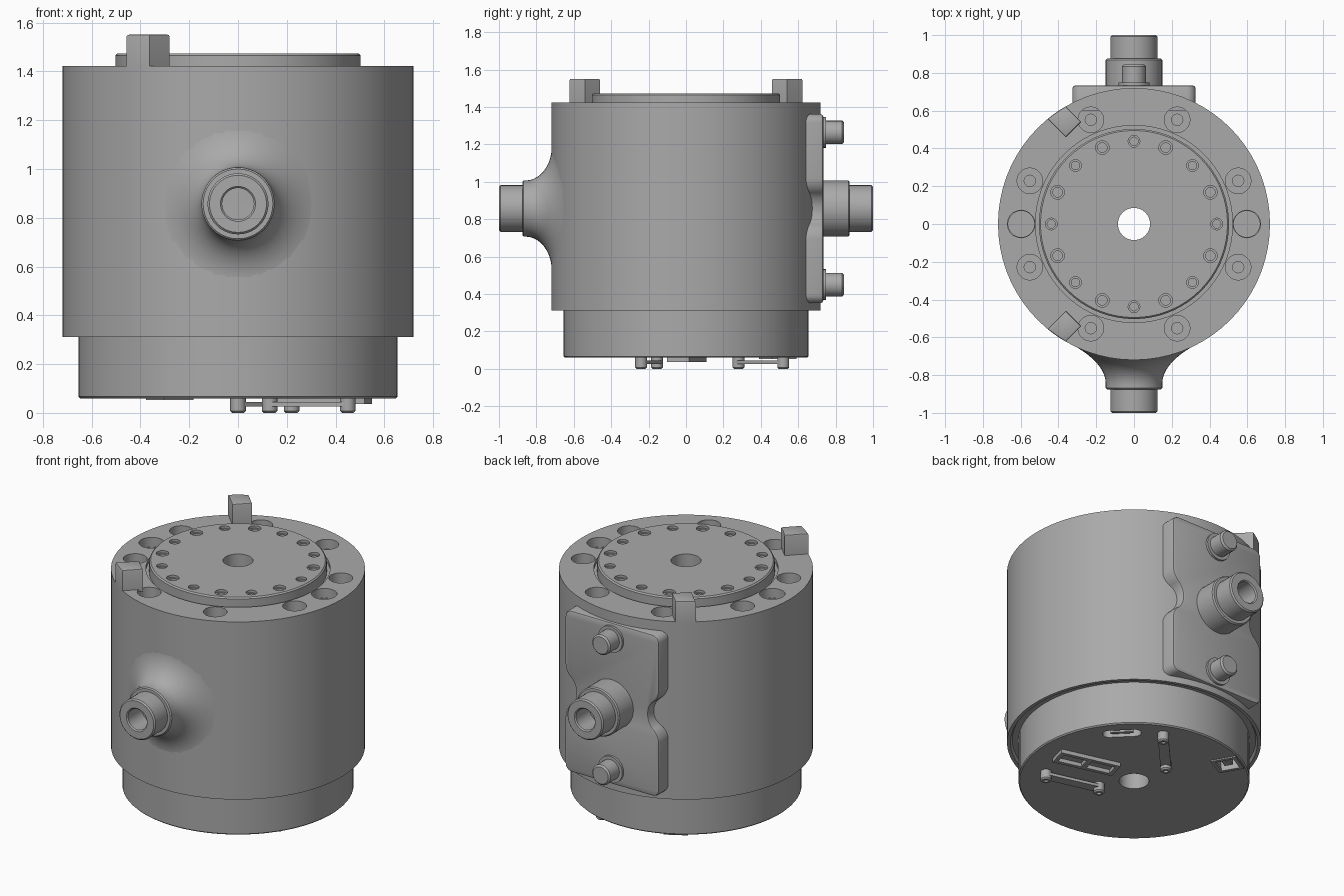
import bpy, bmesh
from math import pi, cos, sin, sqrt, radians, atan2, hypot
from mathutils import Matrix, Vector

cube = bpy.data.objects.get("Cube")
if cube:
    bpy.data.objects.remove(cube, do_unlink=True)

grey = bpy.data.materials.new("machined grey")
grey.use_nodes = True
COLOUR = (0.4, 0.4, 0.4, 1)
grey.diffuse_color = COLOUR
grey.node_tree.nodes["Principled BSDF"].inputs["Base Color"].default_value = COLOUR

R = 0.72            # body radius
BORE = 0.085        # centre bore radius
MID = 0.857         # height of the side fittings
TO_FRONT = Matrix.Translation((0, 0, MID)) @ Matrix.Rotation(pi / 2, 4, 'X')
TO_BACK = Matrix.Translation((0, 0, MID)) @ Matrix.Rotation(-pi / 2, 4, 'X')


def finish(name, bm, matrix):
    bm.transform(matrix)
    bmesh.ops.recalc_face_normals(bm, faces=bm.faces[:])
    mesh = bpy.data.meshes.new(name)
    bm.to_mesh(mesh)
    bm.free()
    mesh.materials.append(grey)
    obj = bpy.data.objects.new(name, mesh)
    bpy.context.collection.objects.link(obj)
    return obj


def revolve(name, profile, matrix=Matrix(), segs=32, closed=False, warp=None):
    """Spin a (radius, height) profile around local z."""
    bm = bmesh.new()
    vs = [bm.verts.new((r, 0, z)) for r, z in profile]
    pairs = list(zip(vs, vs[1:])) + ([(vs[-1], vs[0])] if closed else [])
    edges = [bm.edges.new(p) for p in pairs]
    bmesh.ops.spin(bm, geom=vs + edges, cent=(0, 0, 0), axis=(0, 0, 1),
                   angle=2 * pi, steps=segs, use_merge=False)
    bmesh.ops.remove_doubles(bm, verts=bm.verts[:], dist=1e-4)
    if warp:
        for v in bm.verts:
            warp(v)
    return finish(name, bm, matrix)


def prism(name, pts, z0, z1, matrix=Matrix(), corner=0, rim=0):
    """Extrude an outline along local z, with rounded corners and a bevelled end."""
    bm = bmesh.new()
    face = bm.faces.new([bm.verts.new((x, y, z0)) for x, y in pts])
    if corner:
        bmesh.ops.bevel(bm, geom=bm.verts[:], offset=corner, segments=5,
                        profile=0.5, affect='VERTICES')
    out = bmesh.ops.extrude_face_region(bm, geom=bm.faces[:])["geom"]
    top = [v for v in out if isinstance(v, bmesh.types.BMVert)]
    for v in top:
        v.co.z = z1
    if rim:
        edges = [e for e in bm.edges if all(abs(v.co.z - z1) < 1e-5 for v in e.verts)]
        bmesh.ops.bevel(bm, geom=edges, offset=rim, segments=2, profile=0.5, affect='EDGES')
    return finish(name, bm, matrix)


def rect(length, width):
    a, b = length / 2, width / 2
    return [(-a, -b), (a, -b), (a, b), (-a, b)]


def at(x, y, angle=0, z=0):
    return Matrix.Translation((x, y, z)) @ Matrix.Rotation(angle, 4, 'Z')


def cut(target, cutters):
    for c in cutters:
        c.hide_render = True
    bpy.ops.object.select_all(action='DESELECT')
    for c in cutters:
        c.select_set(True)
    bpy.context.view_layer.objects.active = cutters[0]
    if len(cutters) > 1:
        bpy.ops.object.join()
    cutter = cutters[0]
    bpy.context.view_layer.objects.active = target
    mod = target.modifiers.new("cut", 'BOOLEAN')
    mod.operation, mod.solver, mod.object = 'DIFFERENCE', 'EXACT', cutter
    bpy.ops.object.modifier_apply(modifier=mod.name)
    bpy.data.objects.remove(cutter, do_unlink=True)


def stepped_hole(radius, depth, pilot, pilot_depth, top, x, y):
    profile = [(0, top + 0.05), (radius, top + 0.05), (radius, top - depth),
               (pilot, top - depth), (pilot, top - pilot_depth), (0, top - pilot_depth)]
    return revolve("hole_cutter", profile, at(x, y), 20)


# Lower base, main housing and output flange
base = revolve("base", [(BORE, 0.06), (0.648, 0.06), (0.655, 0.067), (0.655, 0.33),
                        (BORE, 0.33)], segs=72, closed=True)
housing = revolve("housing", [(BORE, 0.33), (0.69, 0.33), (0.7, 0.312), (R, 0.312),
                              (R, 1.423), (0.522, 1.423), (0.522, 1.4), (BORE, 1.4)],
                  segs=72, closed=True)
flange = revolve("output_flange", [(BORE, 1.4), (0.503, 1.4), (0.503, 1.465),
                                   (0.495, 1.473), (BORE, 1.473)], segs=72, closed=True)

# Counterbored bolt holes around the housing rim
holes = []
for k in range(8):
    a = radians(22.5 + 45 * k)
    if k % 4 in (0, 1, 2, 3):
        holes.append(stepped_hole(0.068, 0.07, 0.03, 0.1, 1.423, 0.597 * cos(a), 0.597 * sin(a)))
for side in (-1, 1):
    holes.append(stepped_hole(0.073, 0.06, 0.07, 0.09, 1.423, side * 0.597, 0))
cut(housing, holes)

# Ring of threaded holes in the flange
holes = []
for k in range(16):
    a = radians(22.5 * k)
    r = 0.036 if k % 2 else 0.031
    holes.append(stepped_hole(r, 0.015, r * 0.7, 0.05, 1.473, 0.438 * cos(a), 0.438 * sin(a)))
cut(flange, holes)

# Locating tabs, flush with the housing wall
u, n = Vector((-1, 1)).normalized(), Vector((1, 1)).normalized()
sides = [0.07 + 0.114 * i / 4 for i in range(5)]
outline = [u * 0.58 + n * sides[-1], u * 0.58 + n * sides[0]]
outline += [u * sqrt(R * R - s * s) + n * s for s in sides]
for label, flip in (("back", 1), ("front", -1)):
    prism(label + "_tab", [(p.x, p.y * flip) for p in outline], 1.41, 1.551, rim=0.008)

# Hollow nozzle shared by the front and back fittings
nozzle = [(0, 0.86), (0.065, 0.86), (0.065, 0.993), (0.072, 1), (0.117, 1),
          (0.125, 0.992), (0.125, 0.875), (0.143, 0.875), (0.15, 0.868)]
flare = []
for i in range(11):
    a = i / 10 * pi / 2
    flare.append((0.15 + 0.18 * (1 - cos(a)), R - 0.002 + 0.14 * (1 - sin(a))))


def follow_wall(v):
    if v.co.z < 0.864:
        v.co.z += sqrt(R * R - v.co.x ** 2) - R


revolve("front_fitting", nozzle + flare, TO_FRONT, 40, warp=follow_wall)
revolve("back_fitting", nozzle + [(0.15, 0.7), (0, 0.7)], TO_BACK, 40)

# Back mounting plate with side notches
half = [(0.325, -0.505), (0.325, -0.115), (0.25, -0.055),
        (0.25, 0.055), (0.325, 0.115), (0.325, 0.505)]
prism("back_plate", half + [(-x, z) for x, z in reversed(half)], 0.6, 0.734,
      TO_BACK, corner=0.045, rim=0.014)

# Dowel pins on the plate
for label, z in (("upper", 0.407), ("lower", -0.407)):
    revolve(label + "_pin", [(0, 0.7), (0.083, 0.7), (0.083, 0.748), (0.063, 0.748),
                             (0.063, 0.835), (0.053, 0.845), (0, 0.845)],
            Matrix.Translation((0, 0, z)) @ TO_BACK, 24)

# Recessed slot and square socket in the underside
cut(base, [prism("slot_cutter", rect(0.22, 0.075), 0, 0.12, at(0.4, 0.37, radians(135)), corner=0.036),
           prism("socket_cutter", rect(0.12, 0.11), 0, 0.14, at(-0.28, 0.49, radians(120)))])
prism("slot_tongue", rect(0.13, 0.02), 0.065, 0.13, at(0.4, 0.37, radians(135)))
socket = prism("socket_frame", rect(0.15, 0.14), 0.052, 0.07, at(-0.28, 0.49, radians(120)))
cut(socket, [prism("frame_cutter", rect(0.11, 0.1), 0, 0.14, at(-0.28, 0.49, radians(120)))])
prism("socket_key", rect(0.05, 0.05), 0.065, 0.15, at(-0.28, 0.49, radians(120)))

# Twin port block
turn = atan2(0.085, -0.32)
block = prism("port_block", rect(0.37, 0.12), 0.036, 0.07, at(0.355, 0.005, turn))
ports = [prism("port_cutter", rect(0.145, 0.075), 0, 0.062,
               at(0.355, 0.005, turn) @ Matrix.Translation((s * 0.088, 0, 0))) for s in (-1, 1)]
cut(block, ports)

# Cable clamp bars, each held by two screws
for label, (x0, y0), (x1, y1) in (("side", (0.0, 0.28), (0.22, 0.52)),
                                  ("front", (0.13, -0.155), (0.45, -0.24))):
    length = hypot(x1 - x0, y1 - y0)
    angle = atan2(y1 - y0, x1 - x0)
    prism(label + "_clamp_bar", rect(length + 0.06, 0.06), 0.026, 0.044,
          at((x0 + x1) / 2, (y0 + y1) / 2, angle), corner=0.028)
    for i, (x, y) in enumerate(((x0, y0), (x1, y1))):
        revolve(f"{label}_clamp_screw_{i + 1}",
                [(0, 0.012), (0.012, 0.012), (0.012, 0), (0.024, 0), (0.032, 0.008),
                 (0.032, 0.065), (0, 0.065)], at(x, y), 16)

# Smooth curved walls, keep machined edges crisp
bpy.ops.object.select_all(action='DESELECT')
for obj in bpy.context.collection.objects:
    if obj.type == 'MESH' and grey.name in obj.data.materials:
        obj.select_set(True)
        bpy.context.view_layer.objects.active = obj
bpy.ops.object.shade_smooth_by_angle(angle=radians(30))
